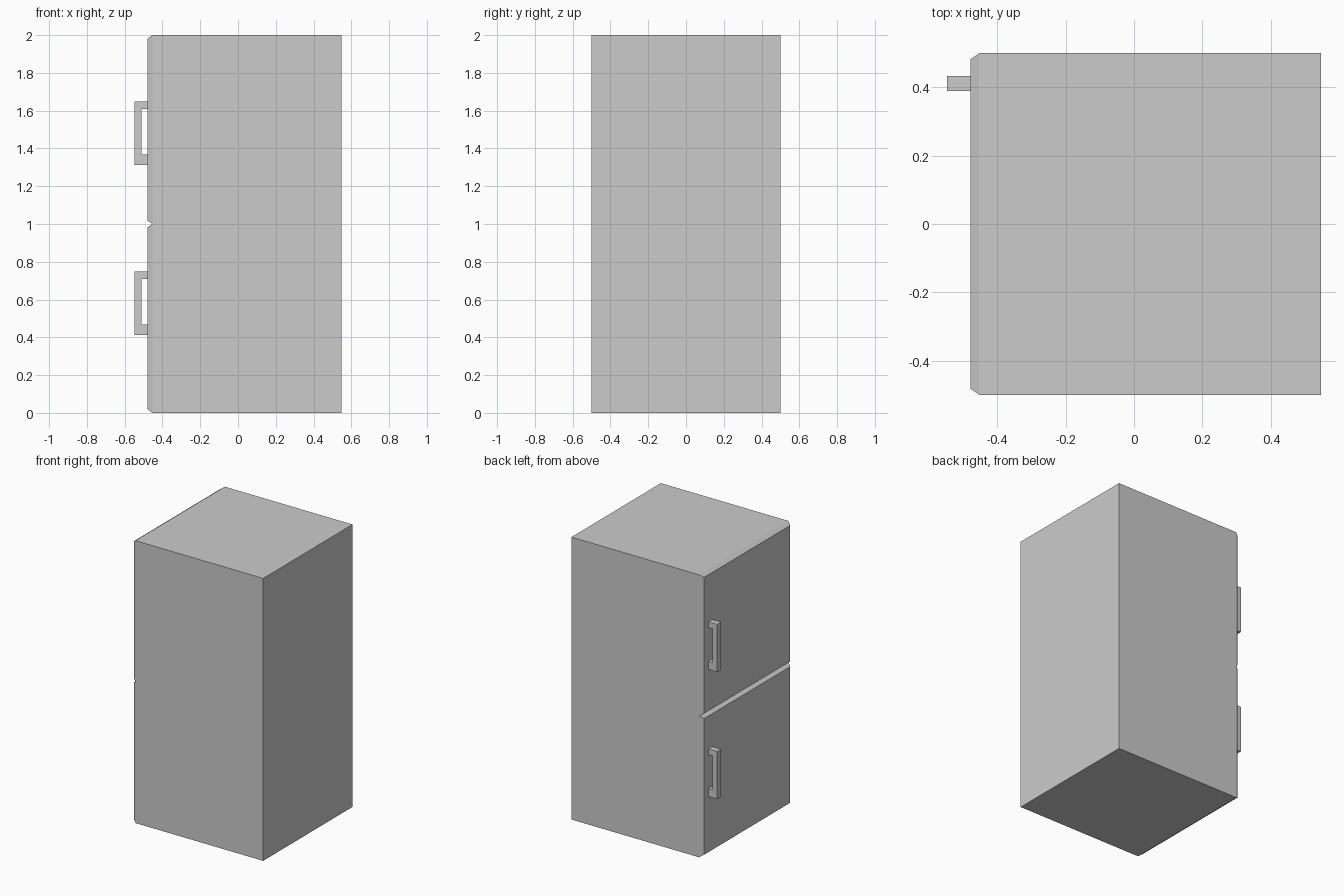
import bpy, bmesh

if "Cube" in bpy.data.objects:
    bpy.data.objects.remove(bpy.data.objects["Cube"])

BACK, SEAM, FACE, GRIP = 0.547, -0.453, -0.479, -0.547  # x positions


def prism(name, loop_a, loop_b):
    """Solid joining two matching outlines."""
    bm = bmesh.new()
    a = [bm.verts.new(p) for p in loop_a]
    b = [bm.verts.new(p) for p in loop_b]
    bm.faces.new(a)
    bm.faces.new(b)
    n = len(a)
    for i in range(n):
        j = (i + 1) % n
        bm.faces.new((a[i], a[j], b[j], b[i]))
    bmesh.ops.recalc_face_normals(bm, faces=bm.faces)
    mesh = bpy.data.meshes.new(name)
    bm.to_mesh(mesh)
    bm.free()
    obj = bpy.data.objects.new(name, mesh)
    bpy.context.collection.objects.link(obj)
    return obj


def rect(x, y, z0, z1):
    return [(x, -y, z0), (x, y, z0), (x, y, z1), (x, -y, z1)]


# Cabinet
prism("cabinet", rect(BACK, 0.5, 0, 2), rect(SEAM, 0.5, 0, 2))

# Two bevelled doors, each with a bracket handle
for label, door_z, handle_z in (("lower", 0.0, 0.0), ("upper", 1.0, 0.9)):
    prism(label + "_door",
          rect(SEAM, 0.5, door_z, door_z + 1),
          rect(FACE, 0.482, door_z + 0.018, door_z + 0.982))
    profile = [(FACE, 0.412), (GRIP, 0.412), (GRIP, 0.749), (FACE, 0.749),
               (FACE, 0.708), (-0.511, 0.708), (-0.511, 0.469), (FACE, 0.469)]
    prism(label + "_handle",
          [(x, 0.39, z + handle_z) for x, z in profile],
          [(x, 0.433, z + handle_z) for x, z in profile])
